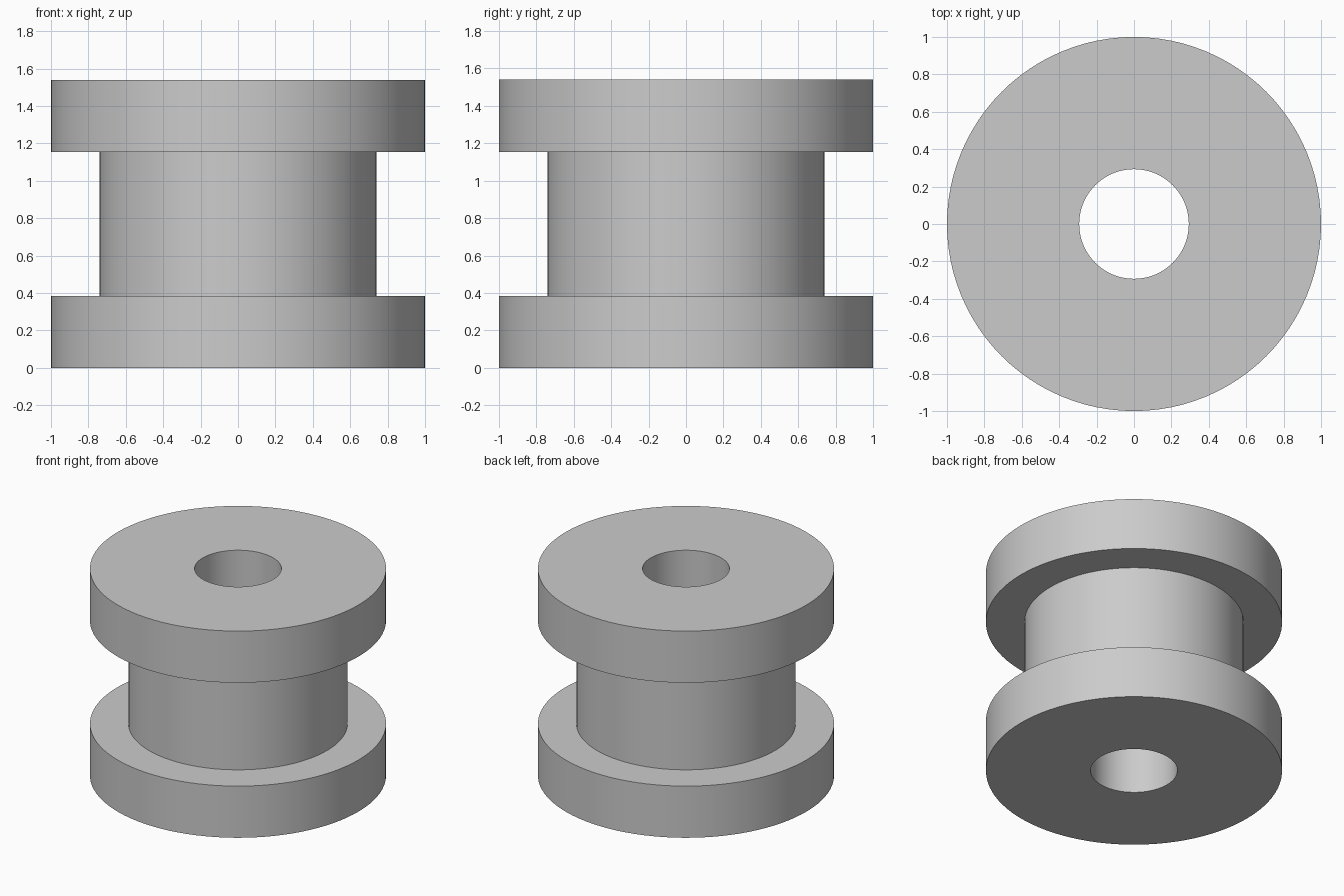
import bpy, bmesh
from math import cos, sin, tau, radians

cube = bpy.data.objects.get("Cube")
if cube:
    bpy.data.objects.remove(cube, do_unlink=True)

SEGMENTS = 96
RIM, BARREL, BORE = 1.0, 0.74, 0.293
HEIGHT, FLANGE = 1.54, 0.385

grey = bpy.data.materials.new("plain grey")
grey.use_nodes = True
colour = (0.6, 0.6, 0.6, 1)
grey.diffuse_color = colour
grey.node_tree.nodes["Principled BSDF"].inputs["Base Color"].default_value = colour

# Closed spool section, counter-clockwise: bore, lower flange, barrel, upper flange
section = [
    (BORE, 0), (RIM, 0), (RIM, FLANGE), (BARREL, FLANGE),
    (BARREL, HEIGHT - FLANGE), (RIM, HEIGHT - FLANGE), (RIM, HEIGHT), (BORE, HEIGHT),
]

# Revolve the section around z
bm = bmesh.new()
rings = []
for i in range(SEGMENTS):
    a = tau * i / SEGMENTS
    rings.append([bm.verts.new((r * cos(a), r * sin(a), z)) for r, z in section])
for i, ring in enumerate(rings):
    following = rings[(i + 1) % SEGMENTS]
    for j in range(len(section)):
        k = (j + 1) % len(section)
        bm.faces.new((ring[j], following[j], following[k], ring[k]))
bmesh.ops.recalc_face_normals(bm, faces=bm.faces)

mesh = bpy.data.meshes.new("flanged_spool")
bm.to_mesh(mesh)
bm.free()
mesh.materials.append(grey)
spool = bpy.data.objects.new("flanged_spool", mesh)
bpy.context.collection.objects.link(spool)

# Smooth round walls, sharp rims
bpy.ops.object.select_all(action="DESELECT")
spool.select_set(True)
bpy.context.view_layer.objects.active = spool
bpy.ops.object.shade_smooth_by_angle(angle=radians(30))
